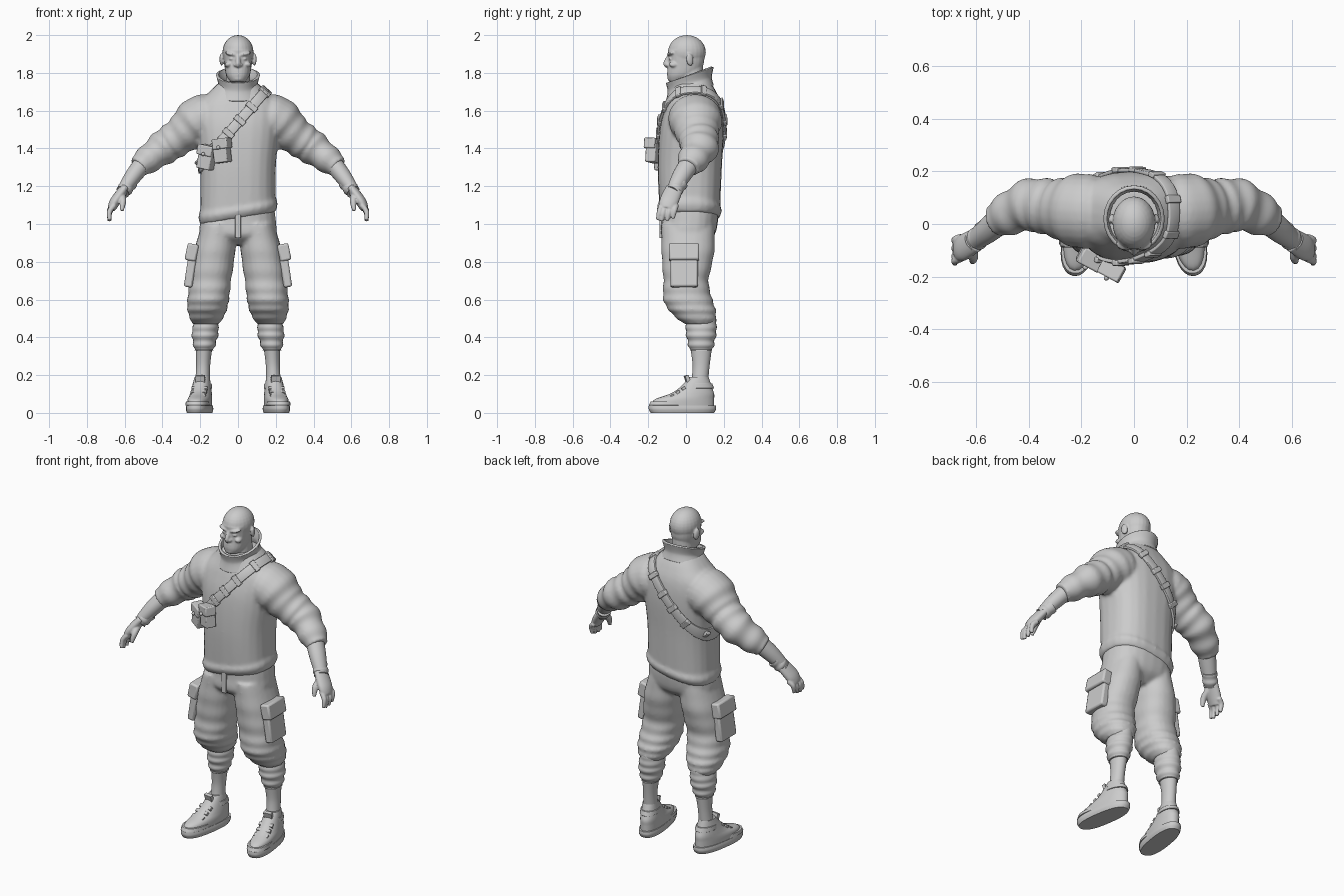
import bpy, bmesh, math
from math import sin, cos, tau
from mathutils import Vector, Matrix, Euler
from mathutils.bvhtree import BVHTree

cube = bpy.data.objects.get("Cube")
if cube:
    bpy.data.objects.remove(cube, do_unlink=True)

grey = (.6, .6, .6, 1)
clay = bpy.data.materials.new("light_grey")
clay.use_nodes = True
clay.diffuse_color = grey
clay.node_tree.nodes["Principled BSDF"].inputs["Base Color"].default_value = grey


def flow(rings, folds, crease, radii):
    """Smoothly interpolate a few key rings; cloth folds deepen toward the last ring."""
    keys = [Vector(ring) for ring in rings]
    last, steps = len(keys) - 1, 12
    for k in range(last * steps + 1):
        i = min(k // steps, last - 1)
        f = k / steps - i
        before, start, end, after = (keys[max(0, min(last, i + j))] for j in (-1, 0, 1, 2))
        ring = start + (end - before) * f / 2
        ring += (before * 2 - start * 5 + end * 4 - after) * f ** 2 / 2
        ring += (start * 3 - before - end * 3 + after) * f ** 3 / 2
        t = k / (last * steps)
        for r in range(-radii, 0):
            ring[r] *= 1 + crease * t * sin(tau * folds * t)
        yield ring


def oval(power, count=24):
    for i in range(count):
        c, s = cos(tau * i / count), sin(tau * i / count)
        yield math.copysign(abs(c) ** (2 / power), c), math.copysign(abs(s) ** (2 / power), s)


def skin(bm, loops, caps=True):
    rows = [[bm.verts.new(point) for point in loop] for loop in loops]
    count = len(rows[0])
    for row, above in zip(rows, rows[1:]):
        for i in range(count):
            j = (i + 1) % count
            bm.faces.new((row[i], row[j], above[j], above[i]))
    if caps:
        bm.faces.new(rows[0])
        bm.faces.new(rows[-1])


def centred(z):
    return 0


def leg_line(z):
    return .19 - .09 * z * z


def stack(bm, rings, line=centred, power=2.2, slope=(0, 0), folds=0, crease=0, caps=True):
    """Level rings: y, z, half width, half depth; the line gives x."""
    loops = []
    for y, z, a, b in flow(rings, folds, crease, 2):
        loops.append([(line(z) + a * u, y + b * v, z + slope[0] * a * u + slope[1] * b * v)
                      for u, v in oval(power)])
    skin(bm, loops, caps)


def limb(bm, rings, flat=1.1, folds=0, crease=0):
    """Rings set square to their path: x, y, z, radius; flat widens them front to back."""
    path = list(flow(rings, folds, crease, 1))
    loops = []
    for i, ring in enumerate(path):
        point, radius = ring.xyz, ring.w
        run = (path[min(i + 1, len(path) - 1)].xyz - path[max(i - 1, 0)].xyz).normalized()
        depth = Vector((0, 1, 0))
        depth = (depth - run * depth.dot(run)).normalized()
        side = depth.cross(run)
        loops.append([point + (side * u + depth * flat * v) * radius for u, v in oval(2)])
    skin(bm, loops)


def place(loc, size, rot=(0, 0, 0)):
    return Matrix.LocRotScale(Vector(loc), Euler(rot), Vector(size))


def box(bm, *where):
    bmesh.ops.create_cube(bm, size=1, matrix=place(*where))


def ball(bm, *where):
    bmesh.ops.create_uvsphere(bm, u_segments=24, v_segments=16, radius=1, matrix=place(*where))


def mirror(bm):
    copies = bmesh.ops.duplicate(bm, geom=bm.verts[:] + bm.edges[:] + bm.faces[:])["geom"]
    for item in copies:
        if isinstance(item, bmesh.types.BMVert):
            item.co.x *= -1


def finish(name, bm, voxel=0, relax=0, bevel=0, solid=0):
    bmesh.ops.recalc_face_normals(bm, faces=bm.faces[:])
    mesh = bpy.data.meshes.new(name)
    bm.to_mesh(mesh)
    bm.free()
    mesh.materials.append(clay)
    mesh.polygons.foreach_set("use_smooth", [True] * len(mesh.polygons))
    mesh.set_sharp_from_angle(angle=math.radians(40))
    ob = bpy.data.objects.new(name, mesh)
    bpy.context.collection.objects.link(ob)
    if solid:
        mod = ob.modifiers.new("thickness", "SOLIDIFY")
        mod.thickness, mod.offset = solid, 0
    if bevel:
        mod = ob.modifiers.new("bevel", "BEVEL")
        mod.width, mod.segments = bevel, 2
    if voxel:
        mod = ob.modifiers.new("blend", "REMESH")
        mod.mode, mod.voxel_size, mod.use_smooth_shade = "VOXEL", voxel, True
        mod = ob.modifiers.new("relax", "SMOOTH")
        mod.factor, mod.iterations = .5, relax
    return ob


# Sweater: sleeves with rolled folds, a body and a sloping hem, blended together
bm = bmesh.new()
limb(bm, [(.1, .04, 1.57, .11), (.2, .05, 1.55, .13), (.3, .06, 1.47, .1),
          (.4, .07, 1.4, .09), (.53, .01, 1.3, .06)], folds=7, crease=.08)
mirror(bm)
stack(bm, [(.02, 1.07, .2, .16), (.02, 1.3, .2, .17), (.03, 1.5, .22, .17),
           (.04, 1.62, .22, .15), (.04, 1.7, .15, .12), (.03, 1.75, .1, .1)], power=2.5)
stack(bm, [(.02, 1.03, .2, .15), (.02, 1.07, .21, .17), (.02, 1.11, .2, .15)], power=2.5, slope=(.17, 0))
sweater = finish("sweater", bm, voxel=.01, relax=5)

# Open collar standing around the neck
bm = bmesh.new()
stack(bm, [(.02, 1.69, .13, .12), (.02, 1.74, .1, .11), (.02, 1.79, .11, .12)],
      power=2, slope=(0, .35), caps=False)
finish("collar", bm, solid=.014)

# Head: brows, cheeks, nostrils, eyes, ears, skull, jaw, nose, lips, chin and neck
bm = bmesh.new()
ball(bm, (.035, -.08, 1.9), (.035, .02, .01), (0, -.2, .2))
ball(bm, (.05, -.065, 1.845), (.02, .025, .015), (0, .3, 0))
ball(bm, (.014, -.097, 1.843), (.01, .012, .01))
ball(bm, (.033, -.08, 1.874), (.015, .012, .007))
ball(bm, (.087, .02, 1.87), (.01, .02, .033), (.15, 0, .3))
mirror(bm)
ball(bm, (0, .005, 1.91), (.082, .1, .09))
stack(bm, [(-.05, 1.755, .04, .04), (-.02, 1.79, .063, .08), (0, 1.85, .073, .094), (0, 1.92, .078, .096)])
limb(bm, [(0, -.085, 1.895, .01), (0, -.106, 1.85, .013), (0, -.095, 1.835, .01)])
for z in (1.8, 1.813):
    ball(bm, (0, -.088, z), (.026, .012, .006))
ball(bm, (0, -.08, 1.77), (.03, .018, .014))
stack(bm, [(.02, 1.68, .07, .07), (.02, 1.83, .06, .07)])
finish("head", bm, voxel=.005, relax=3)

# Trousers: baggy legs gathered under the knee, blended into the hips
bm = bmesh.new()
stack(bm, [(.01, 1, .09, .14), (.01, .85, .11, .14), (0, .7, .11, .12), (.01, .6, .11, .13),
           (.04, .53, .1, .12), (.07, .47, .07, .08)], line=leg_line, folds=7, crease=.05)
mirror(bm)
stack(bm, [(.01, .89, .13, .08), (.01, .94, .2, .14), (.02, 1.02, .2, .15), (.02, 1.1, .19, .15)], power=2.4)
finish("trousers", bm, voxel=.01, relax=4)

bm = bmesh.new()
box(bm, (0, -.13, 1), (.03, .02, .15))
finish("fly", bm, bevel=.004)

# Cargo pockets with flaps
bm = bmesh.new()
box(bm, (.25, -.01, .765), (.045, .145, .2), (0, -.15, 0))
box(bm, (.245, -.01, .85), (.06, .16, .09), (0, -.2, 0))
mirror(bm)
finish("cargo_pockets", bm, bevel=.01)

# Calf wraps wound in bands, with the shins below them
for name, rings, folds in (
        ("calf_wraps", [(.08, .5, .06, .08), (.08, .42, .07, .08), (.08, .33, .05, .06)], 4),
        ("shins", [(.08, .36, .045, .06), (.08, .25, .037, .045), (.07, .14, .04, .045)], 0)):
    bm = bmesh.new()
    stack(bm, rings, line=leg_line, power=2, folds=folds, crease=.08)
    mirror(bm)
    finish(name, bm)


# Shoes: turned slightly outward
def foot_line(z):
    return .19


def finish_shoes(name, bm, **options):
    bmesh.ops.rotate(bm, verts=bm.verts[:], cent=(.19, .07, 0), matrix=Matrix.Rotation(.15, 3, "Z"))
    mirror(bm)
    finish(name, bm, **options)


bm = bmesh.new()
stack(bm, [(-.02, 0, .06, .17), (-.02, .02, .065, .18), (-.02, .04, .062, .18)], line=foot_line, power=2.5)
finish_shoes("soles", bm)

bm = bmesh.new()
stack(bm, [(-.02, .03, .06, .17), (-.01, .07, .06, .16), (.03, .1, .055, .12),
           (.05, .13, .05, .09), (.07, .19, .04, .05)], line=foot_line)
finish_shoes("shoes", bm)

# Tongue, instep straps, ankle band and toe cap
bm = bmesh.new()
box(bm, (.19, .01, .165), (.05, .02, .07), (.3, 0, 0))
for k in range(3):
    box(bm, (.19, -.08 + .03 * k, .09 + .02 * k), (.085, .02, .014), (.6, 0, 0))
stack(bm, [(.07, .13, .053, .08), (.07, .155, .05, .07)], line=foot_line, power=2)
stack(bm, [(-.09, .04, .063, .11), (-.09, .06, .06, .1)], line=foot_line)
finish_shoes("shoe_straps", bm, bevel=.004)

# Forearms and wrapped wrists
for name, rings, folds in (
        ("forearms", [(.48, .04, 1.35, .05), (.55, -.02, 1.26, .045), (.6, -.06, 1.19, .035)], 0),
        ("wrist_wraps", [(.57, -.03, 1.22, .04), (.61, -.07, 1.17, .038)], 2)):
    bm = bmesh.new()
    limb(bm, rings, folds=folds, crease=.12)
    mirror(bm)
    finish(name, bm)

# Hands: palm, four curled fingers and a thumb
bm = bmesh.new()
limb(bm, [(.6, -.06, 1.19, .026), (.65, -.09, 1.12, .028), (.67, -.1, 1.08, .022)], flat=1.8)
for y, drop in zip((-.13, -.11, -.08, -.05), (.006, 0, .003, .014)):
    limb(bm, [(.655, y, 1.1, .014), (.68, y - .01, 1.06 + drop, .014), (.68, y - .02, 1.015 + drop, .01)], flat=1)
limb(bm, [(.615, -.08, 1.155, .02), (.61, -.125, 1.12, .018), (.615, -.145, 1.07, .01)], flat=1)
mirror(bm)
finish("hands", bm, voxel=.005, relax=2)

# Shoulder strap wrapped onto the sweater surface
bpy.context.view_layer.update()
tree = BVHTree.FromObject(sweater, bpy.context.evaluated_depsgraph_get())
along, across = Vector((.66, 0, .75)), Vector((.75, 0, -.66))
middle = Vector((-.02, .025, 1.515))


def on_strap(turn, offset, lift):
    out = along * cos(turn) + Vector((0, 1, 0)) * sin(turn)
    start = middle + across * offset
    hit = tree.ray_cast(start + out, -out)[0]
    return hit + out * lift


bm = bmesh.new()
steps = 64
skin(bm, [[on_strap(tau * i / steps, edge, .007) for i in range(steps)] for edge in (-.026, 0, .026)], caps=False)
finish("shoulder_strap", bm, bevel=.003, solid=.014)

# Keepers and buckles spaced along the strap
bm = bmesh.new()
keepers = 12
for k in range(keepers):
    turn = tau * (k + .5) / keepers
    point = on_strap(turn, 0, .01)
    run = (on_strap(turn + .05, 0, .01) - point).normalized()
    basis = Matrix((run, across, run.cross(across))).transposed().to_4x4()
    bmesh.ops.create_cube(bm, size=1, matrix=Matrix.Translation(point) @ basis @ place((0, 0, 0), (.03, .065, .02)))
finish("strap_buckles", bm, bevel=.004)

# Pouches with flaps and studs on the lower front of the strap
bm = bmesh.new()
for x, y, z, roll in ((-.085, -.17, 1.385, -.12), (-.165, -.13, 1.35, .2)):
    turn = (0, roll, -.5)
    box(bm, (x, y, z), (.08, .06, .12), turn)
    box(bm, (x, y - .005, z + .04), (.09, .065, .055), turn)
    ball(bm, (x - .02, y - .035, z + .02), (.01, .01, .01))
finish("pouches", bm, bevel=.006)
